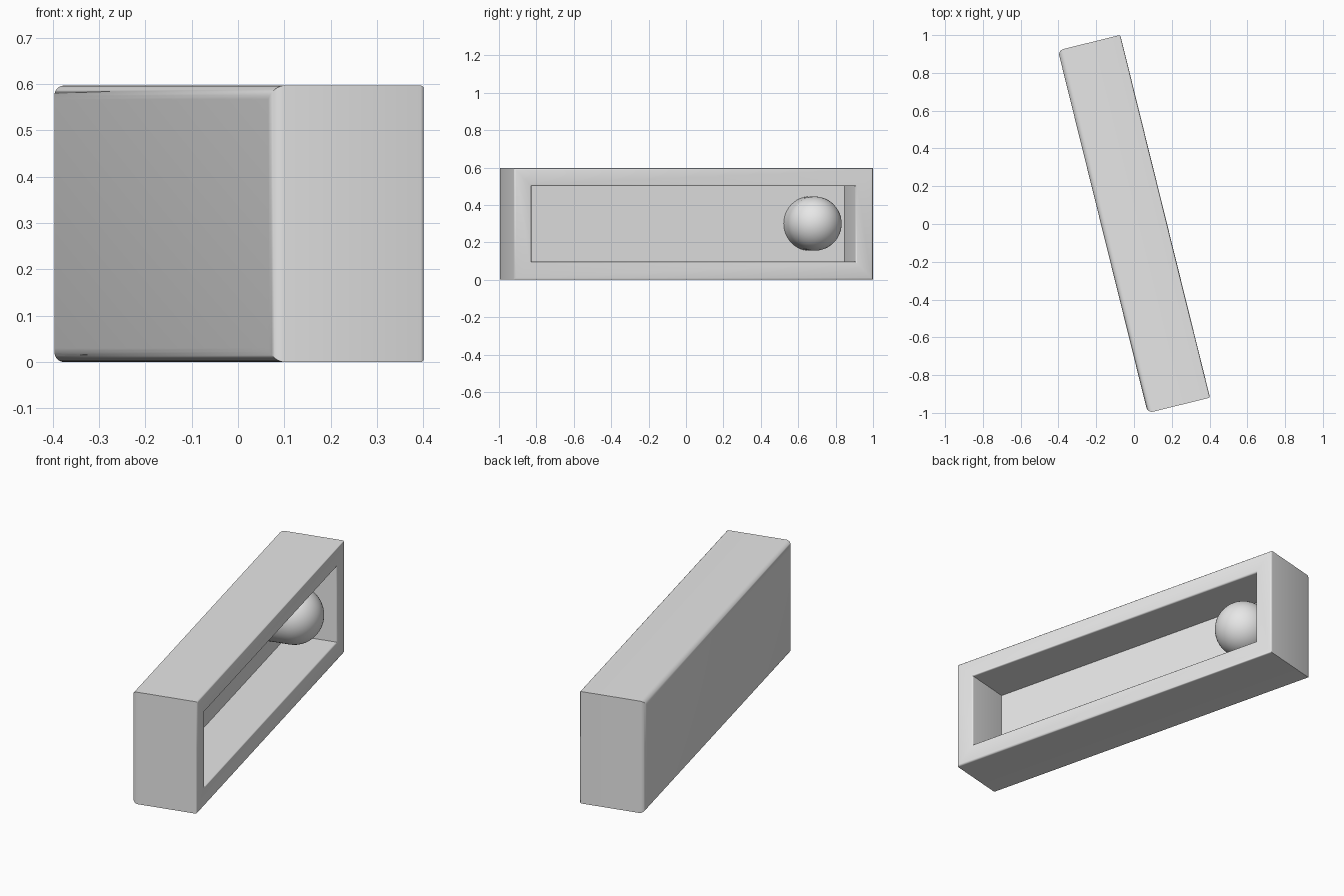
import bpy, bmesh, math
from mathutils import Matrix, Vector

if "Cube" in bpy.data.objects:
    bpy.data.objects.remove(bpy.data.objects["Cube"], do_unlink=True)

DEPTH, LENGTH, HEIGHT = 0.34, 1.978, 0.597
RIM, RECESS = 0.097, 0.25
TURN = math.radians(13.9)

grey = bpy.data.materials.new("plain_grey")
grey.use_nodes = True
grey.diffuse_color = (0.8, 0.8, 0.8, 1)
grey.node_tree.nodes["Principled BSDF"].inputs["Base Color"].default_value = (0.8, 0.8, 0.8, 1)


def finish(name, bm, location, rotation):
    bmesh.ops.recalc_face_normals(bm, faces=bm.faces)
    mesh = bpy.data.meshes.new(name)
    bm.to_mesh(mesh)
    bm.free()
    obj = bpy.data.objects.new(name, mesh)
    mesh.materials.append(grey)
    bpy.context.collection.objects.link(obj)
    obj.location, obj.rotation_euler = location, rotation
    bpy.ops.object.select_all(action='DESELECT')
    obj.select_set(True)
    bpy.context.view_layer.objects.active = obj
    bpy.ops.object.shade_smooth_by_angle(angle=math.radians(35))


def round_edges(bm, x, radius, segments):
    # Rounds every edge lying in the plane at x, apart from rim diagonals
    edges = [e for e in bm.edges
             if all(abs(v.co.x - x) < 1e-4 for v in e.verts)
             and e.calc_face_angle(0) > 0.5]
    bmesh.ops.bevel(bm, geom=edges, offset=radius, offset_type='OFFSET',
                    segments=segments, profile=0.5, affect='EDGES')


# Open tray: box with a deep recess in one long side
bm = bmesh.new()
bmesh.ops.create_cube(bm, size=1, matrix=Matrix.Diagonal((DEPTH, LENGTH, HEIGHT, 1)))
bm.normal_update()
front = next(f for f in bm.faces if f.normal.x > 0.9)
bmesh.ops.inset_region(bm, faces=[front], thickness=RIM, use_even_offset=True)
floor = bmesh.ops.extrude_face_region(bm, geom=[front])
bmesh.ops.translate(bm, vec=(-RECESS, 0, 0),
                    verts=[g for g in floor["geom"] if isinstance(g, bmesh.types.BMVert)])
if front.is_valid:
    bmesh.ops.delete(bm, geom=[front], context='FACES_ONLY')
bmesh.ops.recalc_face_normals(bm, faces=bm.faces)
round_edges(bm, DEPTH / 2, 0.009, 3)
round_edges(bm, -DEPTH / 2, 0.03, 6)
finish("tray", bm, (0, 0, HEIGHT / 2), (0, 0, TURN))

# Domed knob: hemisphere on a short cylinder reaching the recess floor
bm = bmesh.new()
bmesh.ops.create_uvsphere(bm, u_segments=48, v_segments=24, radius=0.145)
bmesh.ops.delete(bm, geom=[v for v in bm.verts if v.co.z < -1e-4], context='VERTS')
skirt = bmesh.ops.extrude_edge_only(bm, edges=[e for e in bm.edges if e.is_boundary])
bmesh.ops.translate(bm, vec=(0, 0, -0.102),
                    verts=[g for g in skirt["geom"] if isinstance(g, bmesh.types.BMVert)])
place = Matrix.Rotation(TURN, 3, 'Z') @ Vector((0.02, 0.703, 0))
finish("knob", bm, (place.x, place.y, 0.3), (0, math.pi / 2, TURN))
